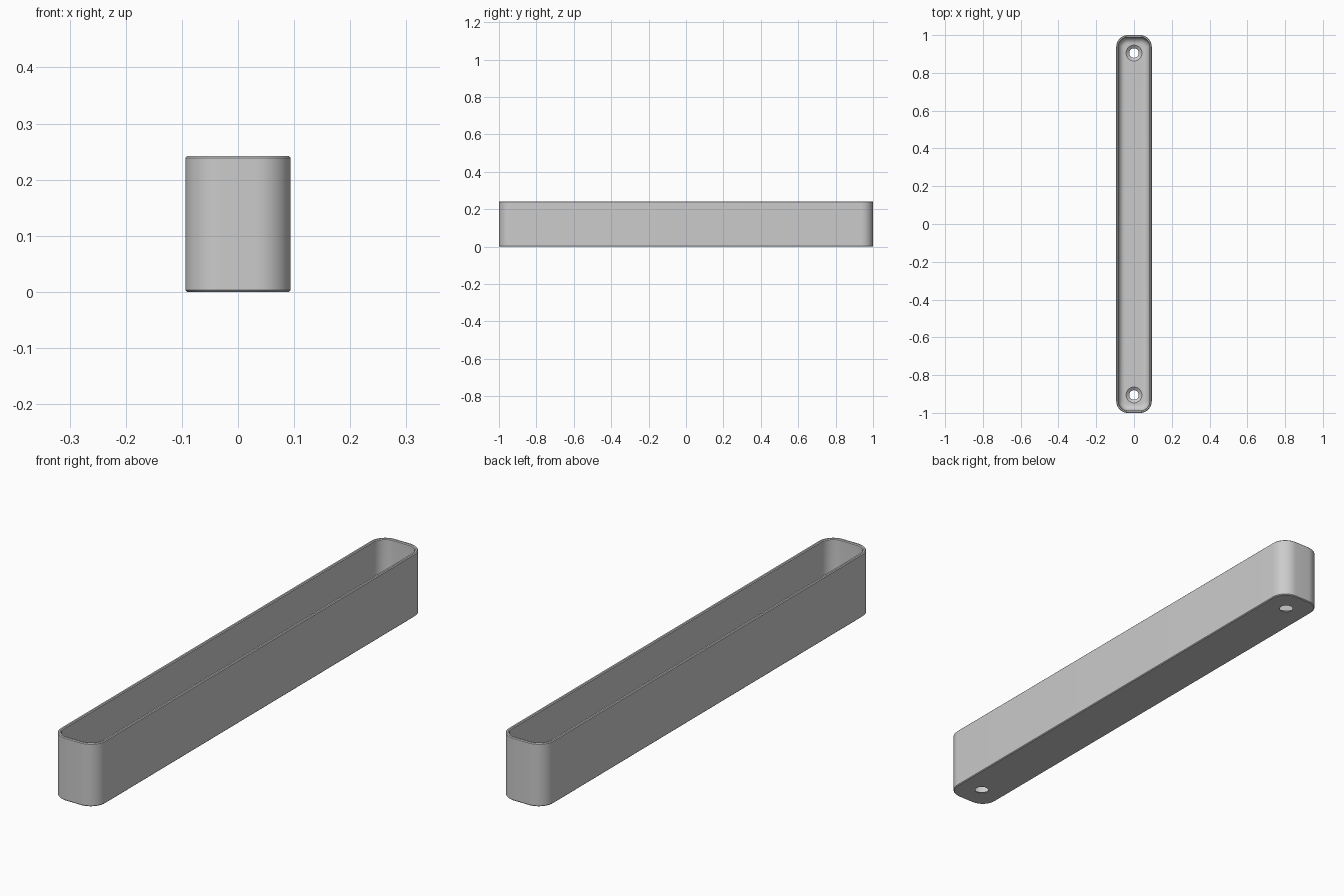
import bpy, bmesh
from math import cos, sin, pi

if "Cube" in bpy.data.objects:
    bpy.data.objects.remove(bpy.data.objects["Cube"], do_unlink=True)

HALF_W, HALF_L, HEIGHT = 0.094, 1.0, 0.242
CORNER, WALL, FLOOR, FILLET = 0.062, 0.012, 0.016, 0.034
HOLE_Y, HOLE_R, SINK_R = 0.905, 0.025, 0.042
STEPS = 12

grey = bpy.data.materials.new("light grey")
grey.use_nodes = True
colour = (0.6, 0.6, 0.6, 1)
grey.diffuse_color = colour
grey.node_tree.nodes["Principled BSDF"].inputs["Base Color"].default_value = colour


def rounded_ring(bm, inset, z):
    """Rounded rectangle, shrunk by inset, at height z."""
    r = max(CORNER - inset, 0.008)
    cx, cy = HALF_W - inset - r, HALF_L - inset - r
    ring = []
    for q, (sx, sy) in enumerate([(1, 1), (-1, 1), (-1, -1), (1, -1)]):
        for i in range(STEPS + 1):
            a = (q + i / STEPS) * pi / 2
            ring.append(bm.verts.new((sx * cx + r * cos(a), sy * cy + r * sin(a), z)))
    return ring


def circle_ring(bm, y, r, z, n=32):
    return [bm.verts.new((r * cos(2 * pi * i / n), y + r * sin(2 * pi * i / n), z))
            for i in range(n)]


def loft(bm, rings):
    """Closed solid through a list of equal rings."""
    for a, b in zip(rings, rings[1:]):
        for i in range(len(a)):
            j = (i + 1) % len(a)
            bm.faces.new((a[i], a[j], b[j], b[i]))
    bm.faces.new(rings[0][::-1])
    bm.faces.new(rings[-1])
    bmesh.ops.recalc_face_normals(bm, faces=bm.faces)


def make_object(name, bm):
    mesh = bpy.data.meshes.new(name)
    bm.to_mesh(mesh)
    bm.free()
    mesh.materials.append(grey)
    obj = bpy.data.objects.new(name, mesh)
    bpy.context.collection.objects.link(obj)
    return obj


# Tray: outer wall, softened rim, inner wall and rounded inner floor edge
edge = 0.003
section = [(edge, 0), (0, edge), (0, HEIGHT - edge), (edge, HEIGHT),
           (WALL - edge, HEIGHT), (WALL, HEIGHT - edge)]
for k in range(9):
    a = k / 8 * pi / 2
    section.append((WALL + FILLET * (1 - cos(a)), FLOOR + FILLET * (1 - sin(a))))
bm = bmesh.new()
loft(bm, [rounded_ring(bm, inset, z) for inset, z in section])
tray = make_object("tray", bm)

# Countersunk screw holes near both ends
bpy.context.view_layer.objects.active = tray
tray.select_set(True)
for side in (-1, 1):
    bm = bmesh.new()
    profile = [(HOLE_R, -0.05), (HOLE_R, 0.003), (SINK_R, FLOOR), (SINK_R, 0.1)]
    loft(bm, [circle_ring(bm, side * HOLE_Y, r, z) for r, z in profile])
    cutter = make_object("hole_cutter", bm)
    cutter.hide_render = True
    cut = tray.modifiers.new("screw_hole", "BOOLEAN")
    cut.operation, cut.solver, cut.object = "DIFFERENCE", "EXACT", cutter
    bpy.ops.object.modifier_apply(modifier=cut.name)
    bpy.data.objects.remove(cutter, do_unlink=True)

bpy.ops.object.shade_smooth_by_angle(angle=pi / 6)
